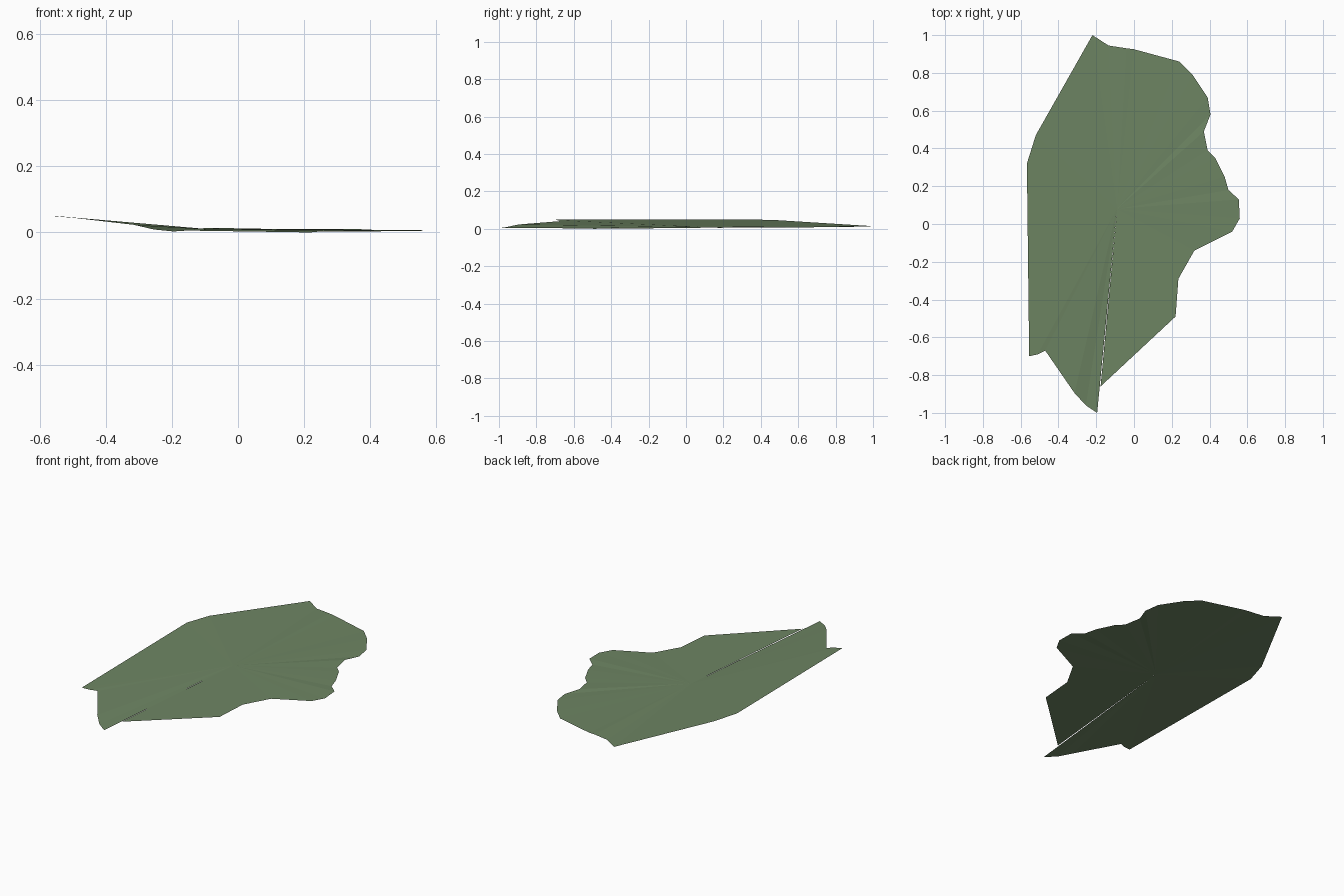
import bpy
import bmesh

# Leaf colour
green = bpy.data.materials.new("leaf_green")
green.diffuse_color = (0.155, 0.235, 0.125, 1)

# Ragged leaf rim, clockwise from the right lip of nothing to the slit
RIM = [
    (-0.195, -1.0, 0.003), (-0.255, -0.96, 0.009), (-0.315, -0.895, 0.023),
    (-0.47, -0.67, 0.041), (-0.51, -0.69, 0.046), (-0.555, -0.70, 0.050),
    (-0.567, 0.32, 0.050), (-0.52, 0.47, 0.047), (-0.22, 1.0, 0.014),
    (-0.135, 0.945, 0.012), (-0.04, 0.93, 0.014), (0.0, 0.925, 0.012),
    (0.24, 0.86, 0.009), (0.31, 0.79, 0.009), (0.39, 0.67, 0.008),
    (0.405, 0.58, 0.006), (0.37, 0.49, 0.010), (0.39, 0.39, 0.008),
    (0.43, 0.35, 0.008), (0.48, 0.25, 0.007), (0.50, 0.18, 0.005),
    (0.555, 0.13, 0.007), (0.56, 0.03, 0.004), (0.52, -0.04, 0.004),
    (0.32, -0.14, 0.003), (0.235, -0.29, 0.002), (0.22, -0.49, 0.0),
    (-0.177, -0.86, 0.006),
]
HUB = (-0.09, 0.08, 0.010)

# Thin blade: a fan of facets from the stem point, left open along the slit
bm = bmesh.new()
hub = bm.verts.new(HUB)
rim = [bm.verts.new(p) for p in RIM]
for a, b in zip(rim, rim[1:]):
    bm.faces.new((hub, b, a))
mesh = bpy.data.meshes.new("leaf_blade")
bm.to_mesh(mesh)
bm.free()
mesh.materials.append(green)
leaf = bpy.data.objects.new("leaf_blade", mesh)
bpy.context.collection.objects.link(leaf)
